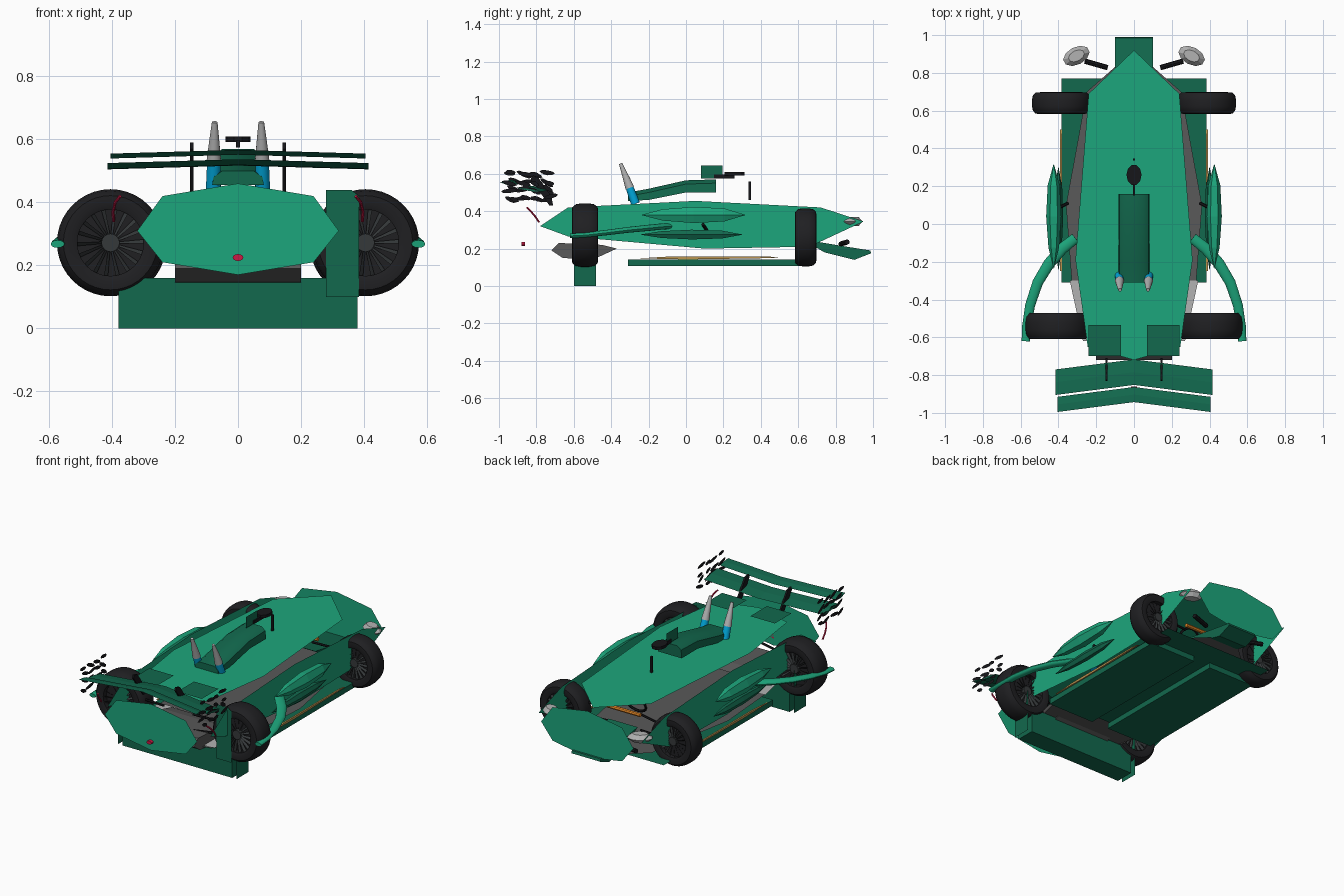
import bpy, bmesh, math, random
from mathutils import Vector, Matrix

if "Cube" in bpy.data.objects:
    bpy.data.objects.remove(bpy.data.objects["Cube"])
random.seed(4)

def mat(name, *c):
    m = bpy.data.materials.new(name)
    m.diffuse_color = (*c, 1)
    m.use_nodes = True
    m.node_tree.nodes["Principled BSDF"].inputs["Base Color"].default_value = m.diffuse_color
    return m

GREEN = mat("green", .012, .38, .2)
DARK = mat("dark_green", .006, .14, .075)
BLACK = mat("black", .008, .008, .01)
RUBBER = mat("rubber", .014, .014, .016)
RIM = mat("rim", .035, .04, .042)
BLUE = mat("blue", .0, .38, .7)
RED = mat("red", .6, .01, .06)
GOLD = mat("gold", .5, .3, .08)
ORANGE = mat("orange", .8, .25, .02)
GREY = mat("grey", .1, .1, .1)
LIGHT = mat("light_grey", .45, .45, .45)

def add(name, verts, faces, m=None, smooth=False):
    me = bpy.data.meshes.new(name)
    me.from_pydata([tuple(v) for v in verts], [], faces)
    bm = bmesh.new()
    bm.from_mesh(me)
    bmesh.ops.recalc_face_normals(bm, faces=bm.faces)
    bm.to_mesh(me)
    bm.free()
    ob = bpy.data.objects.new(name, me)
    bpy.context.collection.objects.link(ob)
    if m:
        me.materials.append(m)
    if smooth:
        bpy.ops.object.select_all(action='DESELECT')
        ob.select_set(True)
        bpy.context.view_layer.objects.active = ob
        bpy.ops.object.shade_smooth_by_angle(angle=math.radians(40))
    return ob

def loft(name, rings, m=None, smooth=False, caps=True):
    n = len(rings[0])
    verts = [v for r in rings for v in r]
    faces = [(i*n+j, i*n+(j+1) % n, (i+1)*n+(j+1) % n, (i+1)*n+j)
             for i in range(len(rings)-1) for j in range(n)]
    if caps:
        faces += [tuple(range(n)), tuple(range((len(rings)-1)*n, len(rings)*n))]
    return add(name, verts, faces, m, smooth)

def place(axis, a, b, c):
    return {'x': (c, a, b), 'y': (a, c, b), 'z': (a, b, c)}[axis]

def panel(name, pts, axis, c, m=None):
    # flat sheet perpendicular to axis
    return add(name, [place(axis, a, b, c) for a, b in pts], [tuple(range(len(pts)))], m)

def prism(name, pts, axis, c0, c1, m=None):
    return loft(name, [[place(axis, a, b, c) for a, b in pts] for c in (c0, c1)], m)

def box(name, x0, x1, y0, y1, z0, z1, m=None):
    return prism(name, [(x0, y0), (x1, y0), (x1, y1), (x0, y1)], 'z', z0, z1, m)

def oval(ca, cb, ra, rb, n=12, rot=0):
    return [(ca + ra*math.cos(t)*math.cos(rot) - rb*math.sin(t)*math.sin(rot),
             cb + ra*math.cos(t)*math.sin(rot) + rb*math.sin(t)*math.cos(rot))
            for t in (2*math.pi*i/n for i in range(n))]

def tube(name, pts, radii, m=None, n=12, flat=1):
    pts = [Vector(p) for p in pts]
    rings = []
    for i, p in enumerate(pts):
        t = (pts[min(i+1, len(pts)-1)] - pts[max(i-1, 0)]).normalized()
        u = t.cross(Vector((0, 0, 1)))
        u = u.normalized() if u.length > .01 else Vector((1, 0, 0))
        v = u.cross(t)
        r = radii[i] if isinstance(radii, (list, tuple)) else radii
        rings.append([p + u*r*math.cos(a) + v*r*flat*math.sin(a)
                      for a in (2*math.pi*k/n for k in range(n))])
    return loft(name, rings, m, True)

def mirror_x(pts):
    return pts + [(-a, b) for a, b in reversed(pts) if abs(a) > 1e-6]

# body shell: flat outline sheets on the ends, sides, top and bottom
end = mirror_x([(0, .46), (.24, .42), (.32, .31), (.24, .21), (0, .17)])
panel("tail_panel", end, 'y', -.86, GREEN)
panel("nose_panel", end, 'y', .975, GREEN)
side = [(-.78, .32), (-.63, .42), (.05, .455), (.72, .42), (.95, .345),
        (.66, .21), (.1, .2), (-.63, .265)]
plan = mirror_x([(0, .92), (.24, .69), (.31, -.19), (.245, -.65), (0, -.72)])
panel("top_panel", plan, 'z', .46, GREEN)
panel("bottom_panel", mirror_x([(0, .92), (.25, .7), (.36, .1), (.33, -.3), (.25, -.62), (0, -.7)]),
      'z', .16, GREY)

# nose slab
prism("nose_slab", [(.62, .25), (.86, .21), (.985, .19), (.99, .175), (.9, .14), (.74, .18)],
      'x', -.1, .1, DARK)

# floor and diffuser
panel("floor_sheet", [(-.385, -.3), (.385, -.3), (.385, .77), (-.385, .77)], 'z', .145, DARK)
box("diffuser", -.38, .38, -.6, -.48, 0, .16, DARK)
panel("diffuser_fin", [(.28, .1), (.385, .1), (.385, .42), (.36, .44), (.28, .44)], 'y', -.612, DARK)
prism("rear_tray", [(-.72, .19), (-.66, .15), (-.5, .14), (-.37, .2), (-.45, .22), (-.68, .23)],
      'x', -.2, .2, GREY)

# intake cover, plate, fin and camera pod
prof = [(-.31, .455, .5), (-.2, .46, .52), (0, .5, .565), (.16, .5, .57)]
loft("intake_cover", [[(-.082, y, a), (-.078, y, b-.02), (-.05, y, b), (.05, y, b), (.078, y, b-.02), (.082, y, a)]
                      for y, a, b in prof], DARK, True)
panel("cover_fin", [(.08, .575), (.195, .575), (.195, .645), (.08, .645)], 'x', 0, DARK)
prism("camera_pod", oval(0, .26, .04, .056, 10), 'z', .592, .61, BLACK)
box("pod_stem", -.006, .006, .15, .26, .575, .596, BLACK)
box("sensor", -.006, .006, .335, .347, .46, .56, BLACK)

# rear wing: swept main plane and flap
def wing(name, w, lead, trail, z0, z1, sweep, lift):
    rings = []
    for x in (-w, 0, w):
        k = 1 - abs(x)/w
        d, h = sweep*k, lift*k
        mid = (lead + trail)/2
        rings.append([(x, lead+d, z0+h), (x, mid+d, (z0+z1)/2+h+.004), (x, trail+d, z1+h),
                      (x, mid+d, (z0+z1)/2+h-.008)])
    loft(name, rings, DARK)

wing("wing_main", .415, -.77, -.905, .505, .525, .053, .012)
wing("wing_flap", .405, -.915, -.995, .54, .555, .052, .012)

# tail light and steering gear
prism("tail_light", oval(0, .225, .017, .011, 12), 'y', -.88, -.86, RED)
tube("steering_rack", [(-.12, .62, .33), (.12, .62, .33)], .012, ORANGE, 8)
ring = [(.07*math.cos(t), .5+.03*math.sin(t), .33+.06*math.sin(t)) for t in
        (2*math.pi*i/20 for i in range(21))]
tube("steering_wheel", ring, .008, BLACK, 6)

def wheel(name, x, y, z, r, w):
    h = w/2
    prof = [(.62, -.9), (.72, -1), (.88, -.97), (.97, -.7), (1, -.3), (1, .3),
            (.97, .7), (.88, .97), (.72, 1), (.62, .9), (.62, -.9)]
    n = 40
    rings = [[(x + r*a*math.cos(t), y + h*b, z + r*a*math.sin(t))
              for t in (2*math.pi*i/n for i in range(n))] for a, b in prof]
    loft(name + "_tyre", rings, RUBBER, True, caps=False)
    prism(name + "_disc", oval(x, z, r*.63, r*.63, 32), 'y', y-h*.45, y+h*.45, RUBBER)
    prism(name + "_hub", oval(x, z, r*.17, r*.17, 16), 'y', y-h*.75, y+h*.75, RIM)
    verts, faces = [], []
    for sgn in (-1, 1):
        for i in range(18):
            t = 2*math.pi*i/18
            k = len(verts)
            for a, dt, d in ((.16, -.12, .7), (.16, .12, .55), (.62, .1, .6), (.62, -.02, .8)):
                verts.append((x + r*a*math.cos(t+dt), y + sgn*h*d, z + r*a*math.sin(t+dt)))
            faces.append((k, k+1, k+2, k+3))
    add(name + "_spokes", verts, faces, RIM)

for s, tag in ((-1, "left"), (1, "right")):
    # side shell, floor tunnel and edge trim
    panel(f"{tag}_side_panel", side, 'x', s*.355, GREEN)
    box(f"{tag}_floor_block", min(s*.06, s*.385), max(s*.06, s*.385), -.31, .62, .108, .142, DARK)
    prism(f"{tag}_floor_trim", [(-.25, .148), (0, .142), (.5, .15), (.45, .157), (-.1, .157)],
          'x', s*.382, s*.392, GOLD)
    panel(f"{tag}_diffuser_plate", [(-.6, 0), (-.48, 0), (-.48, .27), (-.6, .12)], 'x', s*.41, DARK)
    panel(f"{tag}_tail_floor", [(s*.2, -.3), (s*.34, -.3), (s*.27, -.62), (s*.2, -.62)], 'z', .165, LIGHT)
    # wheels
    wheel(f"{tag}_big_wheel", s*.405, -.54, .272, .17, .14)
    wheel(f"{tag}_small_wheel", s*.385, .64, .26, .155, .115)
    for y in (-.54, .64):
        for dz in (-.05, .05):
            tube(f"{tag}_suspension_arm", [(s*.1, y-.05, .27+dz), (s*.38, y, .27+dz*.6)], .007, BLACK, 6)
    # side pods: faceted leaf bodies
    for nm, x, y0, y1, z, hz, t, m in (("upper_pod", .425, -.235, .315, .38, .05, .04, GREEN),
                                       ("lower_pod", .4, -.24, .3, .275, .03, .025, DARK)):
        L = y1 - y0
        rings = []
        for f, k in ((0, .04), (.2, .7), (.5, 1), (.8, .8), (1, .04)):
            rings.append([(s*x + t*k*math.cos(a), y0 + L*f, z + hz*k*math.sin(a))
                          for a in (math.pi*i/3 for i in range(6))])
        loft(f"{tag}_{nm}", rings, m)
    tube(f"{tag}_pod_strut", [(s*.35, .11, .3), (s*.39, .09, .33)], .009, BLACK, 6)
    # curved wheel guard
    tube(f"{tag}_wheel_guard", [(s*.31, -.075, .32), (s*.38, -.13, .318), (s*.45, -.21, .31), (s*.51, -.31, .3),
                                (s*.55, -.43, .285), (s*.568, -.54, .272), (s*.573, -.62, .268)],
         [.028, .03, .03, .028, .026, .024, .022], GREEN, 12, .55)
    # exhausts
    a, b, c = Vector((s*.078, -.27, .44)), Vector((s*.076, -.317, .57)), Vector((s*.074, -.35, .655))
    tube(f"{tag}_exhaust", [a, a.lerp(b, .55), b], [.024, .022, .018], BLUE, 14)
    tube(f"{tag}_exhaust_tip", [a.lerp(b, .65), b, c], [.024, .019, .009], LIGHT, 14)
    # tail flap plate
    panel(f"{tag}_tail_flap", [(s*.07, -.7), (s*.24, -.7), (s*.24, -.535), (s*.07, -.535)], 'z', .495, DARK)
    # wing pylon and endplate of scattered dark slats
    prism(f"{tag}_pylon", [(-.71, .43), (-.73, .43), (-.83, .57), (-.825, .59), (-.79, .58), (-.72, .48)],
          'x', s*.141, s*.152, BLACK)
    for i in range(16):
        y, z = -.93 + .065*(i % 4) + random.uniform(-.015, .015), .47 + .043*(i//4) + random.uniform(-.01, .01)
        panel(f"{tag}_endplate_slat", oval(y, z, random.uniform(.025, .045), .012, 8, random.uniform(-.6, .3)),
              'x', s*(.412 + .001*(i % 3)), BLACK)
    tube(f"{tag}_end_light", [(s*.374, -.85, .42), (s*.39, -.83, .4), (s*.397, -.805, .37), (s*.395, -.785, .34)],
         .005, RED, 8)
    # headlight and dark vane
    rings = [[(s*.305 + .07*k*math.cos(t), .89 + .05*k*math.sin(t) - s*.02*k*math.cos(t)*s*s, .345 + dz)
              for t in (math.pi*i/5 for i in range(10))] for k, dz in ((.6, -.025), (1, 0), (.6, .025))]
    loft(f"{tag}_headlight", rings, LIGHT)
    tube(f"{tag}_nose_vane", [(s*.14, .828, .225), (s*.26, .862, .235)], .014, BLACK, 8)
